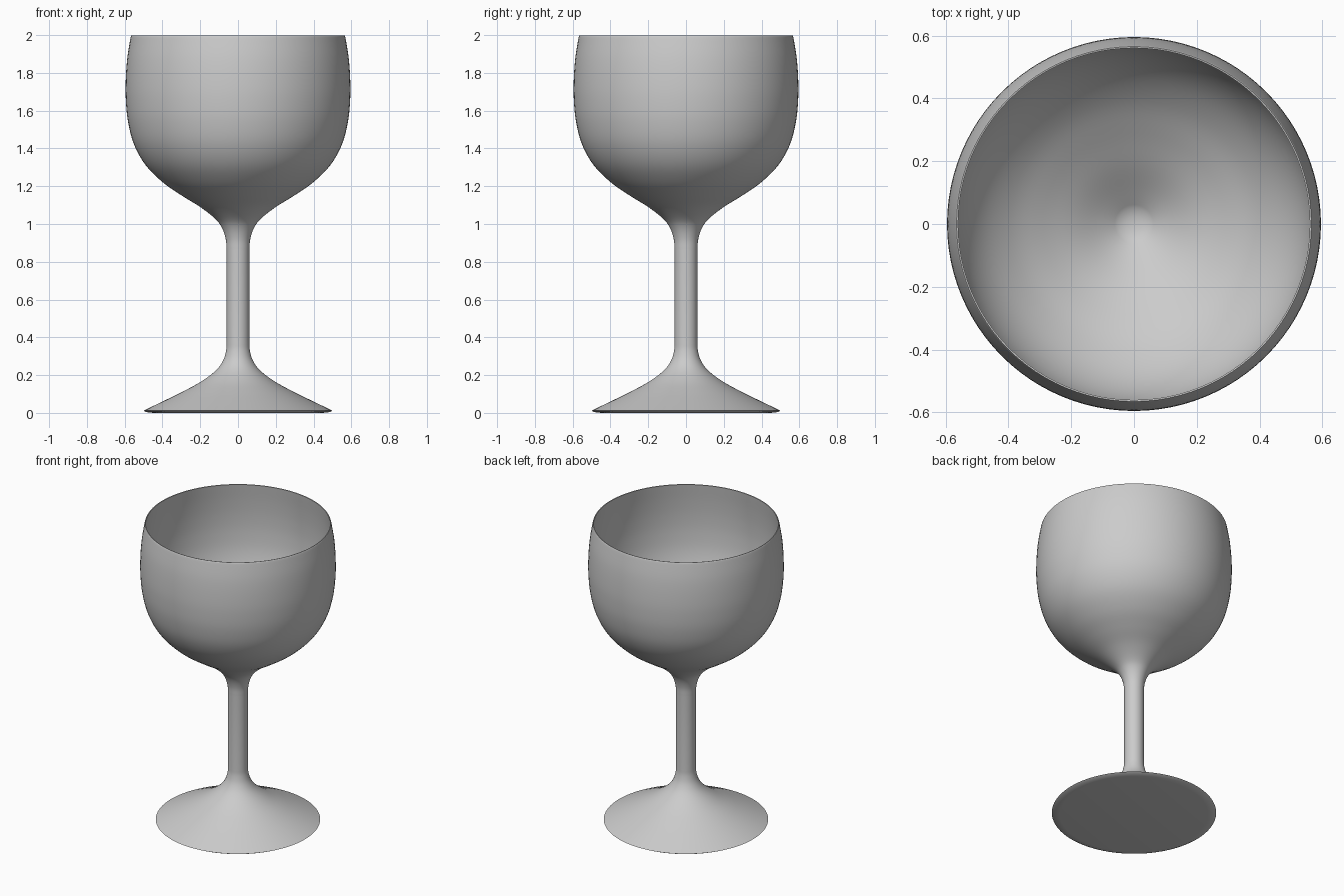
import bpy, bmesh, math
from mathutils import Vector

if "Cube" in bpy.data.objects:
    bpy.data.objects.remove(bpy.data.objects["Cube"])

SIDES = 96


def smooth_curve(points, steps=5):
    """Catmull-Rom curve through (radius, height) points."""
    p = [Vector(q) for q in points]
    p = [2 * p[0] - p[1]] + p + [2 * p[-1] - p[-2]]
    out = []
    for a, b, c, d in zip(p, p[1:], p[2:], p[3:]):
        for i in range(steps):
            t = i / steps
            out.append(0.5 * (2 * b + (c - a) * t + (2 * a - 5 * b + 4 * c - d) * t**2
                              + (3 * b - a - 3 * c + d) * t**3))
    return out + [p[-2]]


def lathe(name, profile):
    """Spin a profile that starts and ends on the z axis."""
    bm = bmesh.new()
    verts = [bm.verts.new((r, 0, z)) for r, z in profile]
    edges = [bm.edges.new(pair) for pair in zip(verts, verts[1:])]
    bmesh.ops.spin(bm, geom=verts + edges, cent=(0, 0, 0), axis=(0, 0, 1),
                   angle=2 * math.pi, steps=SIDES, use_merge=True)
    bmesh.ops.remove_doubles(bm, verts=bm.verts, dist=1e-5)
    bmesh.ops.recalc_face_normals(bm, faces=bm.faces)
    mesh = bpy.data.meshes.new(name)
    bm.to_mesh(mesh)
    bm.free()
    obj = bpy.data.objects.new(name, mesh)
    bpy.context.collection.objects.link(obj)
    bpy.ops.object.select_all(action='DESELECT')
    obj.select_set(True)
    bpy.context.view_layer.objects.active = obj
    bpy.ops.object.shade_smooth_by_angle(angle=math.radians(40))


# Flat underside and rounded foot edge
underside = [(0, 0), (0.45, 0), (0.485, 0.004)]
# Sloping foot up into the stem
foot = smooth_curve([(0.5, 0.012), (0.4, 0.06), (0.3, 0.109), (0.2, 0.163),
                     (0.12, 0.222), (0.08, 0.275), (0.063, 0.33), (0.06, 0.38)])
# Stem flaring out into the bowl, up to the rim
bowl = smooth_curve([(0.06, 0.86), (0.065, 0.92), (0.085, 0.98), (0.12, 1.027),
                     (0.2, 1.09), (0.3, 1.152), (0.4, 1.222), (0.49, 1.313),
                     (0.55, 1.42), (0.582, 1.54), (0.594, 1.66), (0.594, 1.77),
                     (0.586, 1.88), (0.57, 1.98), (0.565, 1.998)])
# Inside of the bowl, a thin wall down to a small round bottom
inside = smooth_curve([(0.56, 1.997), (0.574, 1.88), (0.582, 1.77), (0.582, 1.66),
                       (0.57, 1.54), (0.538, 1.425), (0.48, 1.325), (0.392, 1.235),
                       (0.29, 1.163), (0.19, 1.1), (0.11, 1.045), (0.05, 1.005)])
lathe("goblet", underside + foot + bowl + inside + [(0.025, 0.998), (0, 0.996)])
